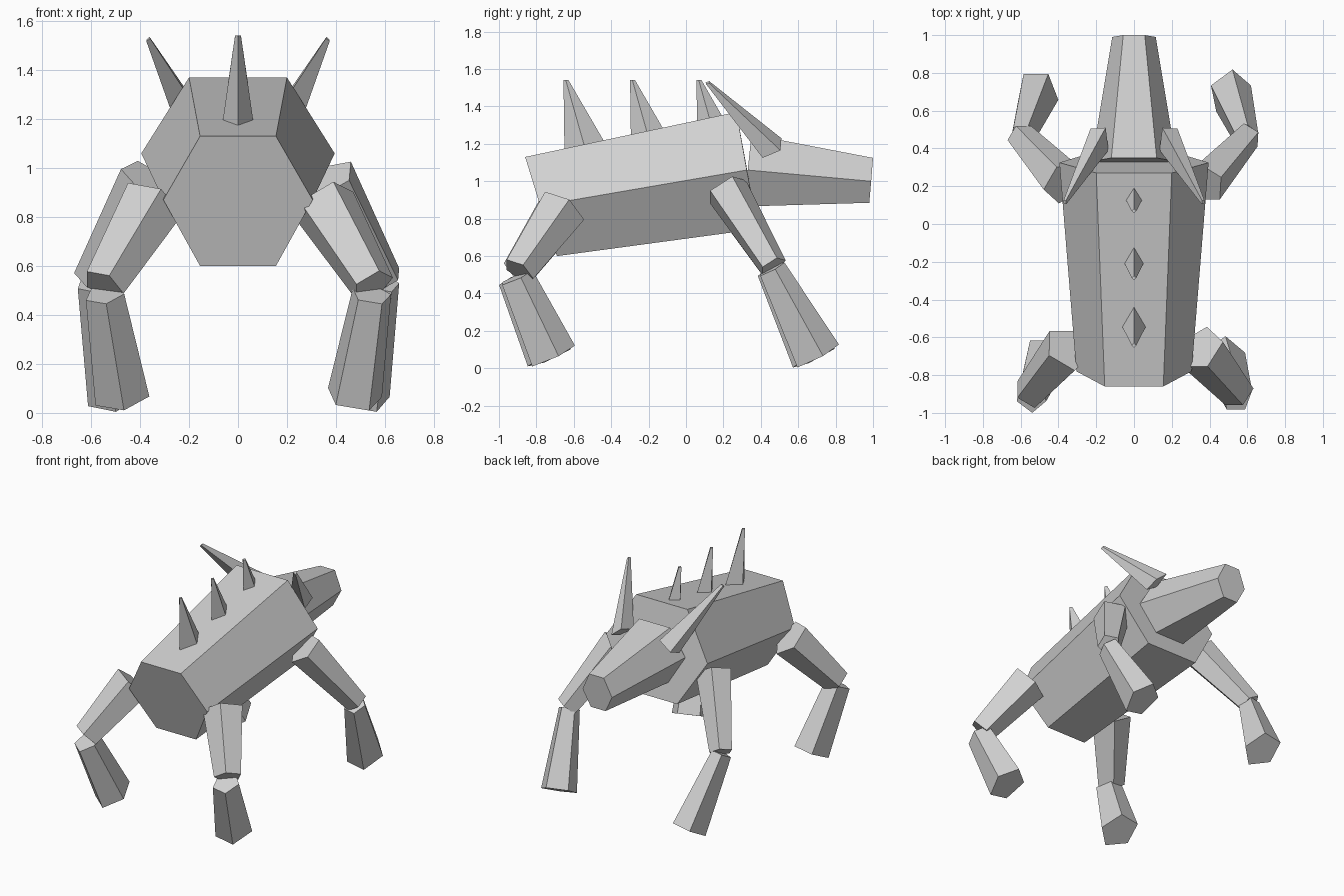
import bpy, bmesh, math
from mathutils import Vector

if "Cube" in bpy.data.objects:
    bpy.data.objects.remove(bpy.data.objects["Cube"])

grey = bpy.data.materials.new("stone_grey")
grey.diffuse_color = (0.64, 0.64, 0.64, 1)
grey.use_nodes = True
grey.node_tree.nodes["Principled BSDF"].inputs["Base Color"].default_value = grey.diffuse_color


def loft(name, ring_a, ring_b):
    """Closed flat-sided solid between two rings of equal point count."""
    bm = bmesh.new()
    a = [bm.verts.new(p) for p in ring_a]
    b = [bm.verts.new(p) for p in ring_b]
    n = len(a)
    for i in range(n):
        j = (i + 1) % n
        bm.faces.new((a[i], a[j], b[j], b[i]))
    bm.faces.new(a[::-1])
    bm.faces.new(b)
    bmesh.ops.recalc_face_normals(bm, faces=bm.faces[:])
    mesh = bpy.data.meshes.new(name)
    bm.to_mesh(mesh)
    bm.free()
    mesh.materials.append(grey)
    obj = bpy.data.objects.new(name, mesh)
    bpy.context.collection.objects.link(obj)
    return obj


def hexagon(top, mid, low):
    """Upright hexagon; each level is (half width, y, z)."""
    return [(-top[0], *top[1:]), (top[0], *top[1:]), (mid[0], *mid[1:]),
            (low[0], *low[1:]), (-low[0], *low[1:]), (-mid[0], *mid[1:])]


def limb(name, start, end, r0, r1, side, width=1.0):
    """Tapered five-sided limb; right limbs have an edge forward, left ones back."""
    p, q = Vector(start), Vector(end)
    axis = (q - p).normalized()
    fwd = Vector((0, 1, 0))
    fwd = (fwd - axis * fwd.dot(axis)).normalized()
    across = axis.cross(fwd) * width
    rings = []
    for c, r in ((p, r0), (q, r1)):
        rings.append([c + r * (side * fwd * math.cos(k * math.tau / 5)
                               + across * math.sin(k * math.tau / 5)) for k in range(5)])
    return loft(name, *rings)


# Trunk and tapering head
loft("body",
     hexagon((0.155, -0.86, 1.13), (0.305, -0.78, 0.87), (0.155, -0.69, 0.60)),
     hexagon((0.20, 0.27, 1.37), (0.395, 0.325, 1.06), (0.20, 0.385, 0.745)))
loft("head",
     hexagon((0.12, 0.35, 1.25), (0.225, 0.33, 1.06), (0.12, 0.31, 0.865)),
     hexagon((0.057, 1.0, 1.125), (0.115, 0.99, 1.0), (0.057, 0.98, 0.885)))

# Back spikes: base centre y, base height, half length, half width, tip y
spikes = [(-0.545, 1.195, 0.105, 0.062, -0.643),
          (-0.21, 1.268, 0.085, 0.05, -0.287),
          (0.125, 1.338, 0.066, 0.042, 0.068)]
for n, (y, z, ly, wx, ty) in enumerate(spikes):
    slope = 0.212
    base = [(0, y - ly, z - ly * slope), (wx, y, z),
            (0, y + ly, z + ly * slope), (-wx, y, z)]
    tip = [(0, ty - 0.012, 1.54), (0.012, ty, 1.541),
           (0, ty + 0.014, 1.542), (-0.012, ty, 1.541)]
    loft(f"back_spike_{n + 1}", base, tip)

for side, label in ((1, "right"), (-1, "left")):
    # Swept-back horn
    base = [Vector(c) for c in ((0.15, 0.51, 1.23), (0.23, 0.505, 1.165),
                                (0.235, 0.41, 1.125), (0.135, 0.39, 1.19))]
    mid = sum(base, Vector()) / 4
    tip = [Vector((0.367, 0.115, 1.527)) + (c - mid) * 0.16 for c in base]
    flip = Vector((side, 1, 1))
    loft(f"horn_{label}", [c * flip for c in base], [c * flip for c in tip])

    # Front leg
    limb(f"front_upper_leg_{label}", (side * 0.37, 0.215, 0.955),
         (side * 0.60, 0.465, 0.545), 0.12, 0.077, side)
    limb(f"front_lower_leg_{label}", (side * 0.595, 0.455, 0.53),
         (side * 0.51, 0.695, 0.066), 0.08, 0.138, side, 0.82)

    # Back leg
    limb(f"back_upper_leg_{label}", (side * 0.35, -0.66, 0.855),
         (side * 0.55, -0.895, 0.52), 0.135, 0.092, side)
    limb(f"back_lower_leg_{label}", (side * 0.545, -0.91, 0.485),
         (side * 0.475, -0.72, 0.066), 0.098, 0.138, side, 0.85)
